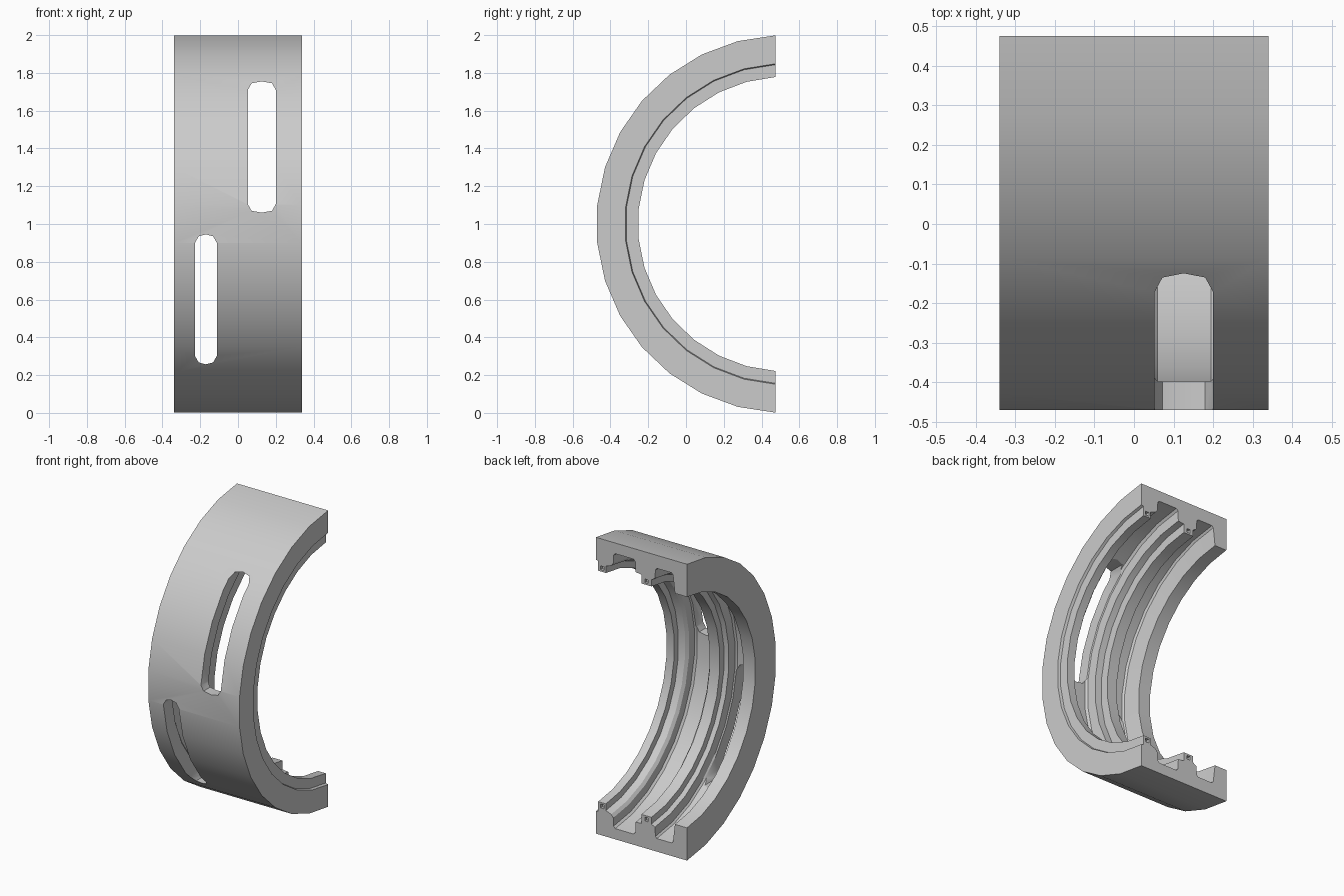
import bpy, bmesh, math

if "Cube" in bpy.data.objects:
    bpy.data.objects.remove(bpy.data.objects["Cube"])

CY, CUT_Y, SEGS = 0.525, 0.475, 15

# Cross-section of the band as (x, radius): flat outside, two grooves and three ribs inside
PROFILE = [(-.34, 1), (.34, 1), (.34, .85), (.322, .845), (.322, .78), (.265, .78),
           (.265, .825), (.225, .84), (.21, .86), (.208, .915), (.195, .928),
           (.06, .928), (.046, .915), (.044, .845), (0, .84), (0, .78), (-.075, .78),
           (-.075, .825), (-.1, .84), (-.105, .9), (-.115, .912), (-.225, .912),
           (-.236, .9), (-.25, .78), (-.34, .78)]


def make_object(name, bm):
    bmesh.ops.recalc_face_normals(bm, faces=bm.faces[:])
    me = bpy.data.meshes.new(name)
    bm.to_mesh(me)
    bm.free()
    ob = bpy.data.objects.new(name, me)
    bpy.context.collection.objects.link(ob)
    return ob


def prism(name, outline, y0, y1):
    """Extrude an (x, z) outline along y."""
    bm = bmesh.new()
    face = bm.faces.new([bm.verts.new((x, y0, z)) for x, z in outline])
    new = bmesh.ops.extrude_face_region(bm, geom=[face])["geom"]
    for v in new:
        if isinstance(v, bmesh.types.BMVert):
            v.co.y = y1
    ob = make_object(name, bm)
    ob.hide_render = True
    return ob


def slot_outline(x0, x1, z0, z1):
    xm, c, h = (x0 + x1) / 2, 0.02, 0.045
    top = [(x1, z1 - h), (x1 - c, z1 - .01), (xm, z1), (x0 + c, z1 - .01), (x0, z1 - h)]
    return top + [(x, z0 + z1 - z) for x, z in reversed(top)]


# Half-ring band, both ends trimmed flat at the back
bm = bmesh.new()
rings = []
for i in range(SEGS + 1):
    ring = []
    for x, r in PROFILE:
        end = math.acos((CY - CUT_Y) / r)
        a = -end + 2 * end * i / SEGS
        ring.append(bm.verts.new((x, CY - r * math.cos(a), 1 + r * math.sin(a))))
    rings.append(ring)
n = len(PROFILE)
for a, b in zip(rings, rings[1:]):
    for j in range(n):
        k = (j + 1) % n
        bm.faces.new((a[j], a[k], b[k], b[j]))
bm.faces.new(rings[0])
bm.faces.new(rings[-1])
band = make_object("half_ring_band", bm)

# Two rounded slots cut straight through from the front
cutters = [prism("upper_slot_cutter", slot_outline(.052, .2, 1.06, 1.755), -.7, .1),
           prism("lower_slot_cutter", slot_outline(-.228, -.112, .257, .945), -.7, .1)]

# Small sockets in the rib ends
for x in (.293, -.038):
    for s in (-1, 1):
        z = 1 + s * .803
        sq = [(x - .013, z - .013), (x + .013, z - .013), (x + .013, z + .013), (x - .013, z + .013)]
        cutters.append(prism("socket_cutter", sq, CUT_Y - .02, CUT_Y + .05))

bpy.context.view_layer.objects.active = band
band.select_set(True)
for c in cutters:
    m = band.modifiers.new("cut", 'BOOLEAN')
    m.operation, m.solver, m.object = 'DIFFERENCE', 'EXACT', c
    bpy.ops.object.modifier_apply(modifier=m.name)
for c in cutters:
    bpy.data.objects.remove(c, do_unlink=True)

bpy.ops.object.shade_smooth_by_angle(angle=math.radians(30))
